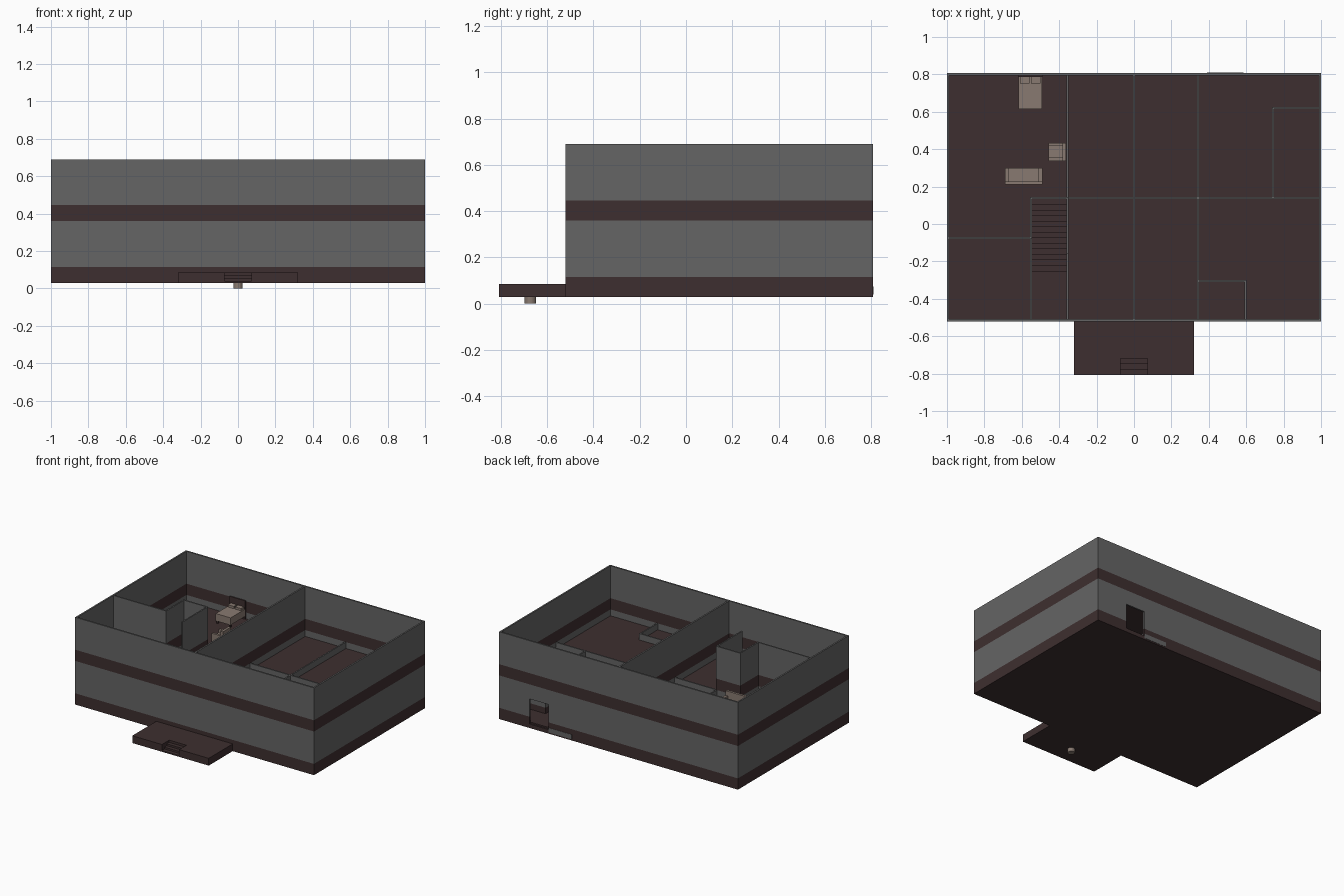
import bpy, bmesh, math

if "Cube" in bpy.data.objects:
    bpy.data.objects.remove(bpy.data.objects["Cube"])

def material(name, rgb):
    m = bpy.data.materials.new(name)
    m.diffuse_color = (*rgb, 1)
    m.use_nodes = True
    m.node_tree.nodes["Principled BSDF"].inputs["Base Color"].default_value = m.diffuse_color
    return m

GREY = material("wall grey", (0.13, 0.13, 0.13))
BROWN = material("dark brown", (0.048, 0.028, 0.029))
TAN = material("upholstery tan", (0.25, 0.195, 0.165))

def finish(name, bm, mats):
    me = bpy.data.meshes.new(name)
    bmesh.ops.recalc_face_normals(bm, faces=bm.faces)
    bm.to_mesh(me)
    bm.free()
    for m in mats:
        me.materials.append(m)
    ob = bpy.data.objects.new(name, me)
    bpy.context.collection.objects.link(ob)
    return ob

def add_box(bm, x0, x1, y0, y1, z0, z1):
    r = bmesh.ops.create_cube(bm, size=1)
    for v in r["verts"]:
        v.co = ((x0 + x1) / 2 + v.co.x * (x1 - x0),
                (y0 + y1) / 2 + v.co.y * (y1 - y0),
                (z0 + z1) / 2 + v.co.z * (z1 - z0))

def boxes(name, mat, *dims):
    bm = bmesh.new()
    for d in dims:
        add_box(bm, *d)
    return finish(name, bm, [mat])

def wall(name, x0, x1, y0, y1, z0=0.03, z1=0.69):
    """Wall box cut into storeys, with a brown band at the foot of each."""
    bm = bmesh.new()
    add_box(bm, x0, x1, y0, y1, z0, z1)
    for z in (0.115, 0.36, 0.445):
        if z0 < z < z1:
            bmesh.ops.bisect_plane(bm, geom=bm.verts[:] + bm.edges[:] + bm.faces[:],
                                   plane_co=(0, 0, z), plane_no=(0, 0, 1))
    for f in bm.faces:
        z = f.calc_center_median().z
        if z < 0.115 or 0.3601 < z < 0.445:
            f.material_index = 1
    return finish(name, bm, [GREY, BROWN])

T = 0.012          # wall thickness
X, F, B = 1.0, -0.52, 0.807   # half width, front, back
LOW = 0.36         # top of the ground storey

# outer walls, with a doorway in the back
wall("left_wall", -X, -X + T, F + T, B - T)
wall("right_wall", X - T, X, F + T, B - T)
wall("front_wall", -X, X, F, F + T)
wall("back_wall_long", -X, 0.585, B - T, B)
wall("back_wall_short", 0.745, X, B - T, B)
wall("back_door_lintel", 0.585, 0.745, B - T, B, 0.25)
boxes("back_door_sill", BROWN, (0.585, 0.745, B - T, B, 0.03, 0.06))
boxes("back_step_plate", GREY, (0.39, 0.585, B, B + 0.002, 0.04, 0.075))

# full-height partitions
f, b = F + T, B - T
wall("centre_partition", -0.006, 0.006, f, b)
wall("stair_wall_left", -0.556, -0.546, -0.07, 0.135)
wall("stair_wall_right", -0.361, -0.351, -0.16, 0.135)
wall("stair_end_wall", -0.556, -0.351, 0.135, 0.145)
wall("small_room_wall", -X + T, -0.546, -0.08, -0.07)

# ground storey partitions, tops standing just above the upper floor
for name, d in {
    "ground_stair_wall_left": (-0.556, -0.546, f, -0.08),
    "ground_stair_wall_right": (-0.361, -0.351, f, -0.16),
    "ground_left_room_wall": (-0.361, -0.351, 0.145, b),
    "ground_cross_wall_left": (-0.351, -0.006, 0.135, 0.145),
    "ground_cross_wall_right": (0.006, X - T, 0.135, 0.145),
    "ground_right_wall_front": (0.337, 0.347, f, 0.135),
    "ground_right_wall_back": (0.337, 0.347, 0.145, b),
    "closet_side_wall": (0.738, 0.748, 0.145, 0.615),
    "closet_back_wall": (0.738, X - T, 0.615, 0.625),
    "nook_side_wall": (0.592, 0.602, f, -0.31),
    "nook_back_wall": (0.347, 0.602, -0.31, -0.30),
}.items():
    wall(name, *d, z1=LOW)

# foundation and upper floor with the stair opening left free
i, s0, s1 = X - T, -0.28, 0.135
boxes("foundation", BROWN, (-i, i, f, b, 0.03, 0.07))
z0, z1 = 0.295, 0.312
boxes("upper_floor", BROWN, (-i, -0.55, f, b, z0, z1), (-0.356, i, f, b, z0, z1),
      (-0.55, -0.356, f, s0, z0, z1), (-0.55, -0.356, s1, b, z0, z1))

# staircase climbing towards the front
N = 14
step = (s1 - s0) / N
rise = (z1 - 0.07) / N
boxes("staircase", BROWN, *[(-0.546, -0.361, s1 - (k + 1) * step, s1 - k * step,
                             0.07 + max(0, k - 1) * rise, 0.07 + (k + 1) * rise)
                            for k in range(N)])

# porch with sunken steps and a small round footing
p = -0.807
boxes("porch", BROWN, (-0.32, -0.072, p, F, 0.03, 0.085), (0.072, 0.32, p, F, 0.03, 0.085),
      (-0.072, 0.072, -0.72, F, 0.03, 0.085))
boxes("porch_steps", BROWN, *[(-0.072, 0.072, p + 0.029 * k, p + 0.029 * (k + 1),
                               0.03, 0.04 + 0.014 * k) for k in range(3)])
bm = bmesh.new()
bmesh.ops.create_cone(bm, cap_ends=True, segments=16, radius1=0.025, radius2=0.025, depth=0.032)
bmesh.ops.translate(bm, verts=bm.verts, vec=(0, -0.672, 0.016))
finish("porch_footing", bm, [TAN])

# furniture on the upper floor
z = z1
boxes("rug", BROWN, (-0.88, -0.465, 0.25, 0.53, z, z + 0.003))
boxes("bed", TAN, (-0.617, -0.493, 0.615, 0.785, z + 0.02, z + 0.075),
      (-0.61, -0.56, 0.75, 0.785, z + 0.075, z + 0.092),
      (-0.55, -0.50, 0.75, 0.785, z + 0.075, z + 0.092))
boxes("bed_frame", BROWN, (-0.62, -0.49, 0.785, 0.793, z, z + 0.14),
      *[(x, x + 0.012, 0.62, 0.632, z, z + 0.02) for x in (-0.615, -0.507)])
boxes("sofa", TAN, (-0.67, -0.51, 0.228, 0.30, z, z + 0.05),
      (-0.69, -0.49, 0.21, 0.228, z, z + 0.11),
      (-0.69, -0.67, 0.228, 0.30, z, z + 0.075), (-0.51, -0.49, 0.228, 0.30, z, z + 0.075))
boxes("armchair", TAN, (-0.457, -0.382, 0.355, 0.417, z, z + 0.05),
      (-0.382, -0.363, 0.338, 0.434, z, z + 0.11),
      (-0.457, -0.382, 0.338, 0.355, z, z + 0.075), (-0.457, -0.382, 0.417, 0.434, z, z + 0.075))
